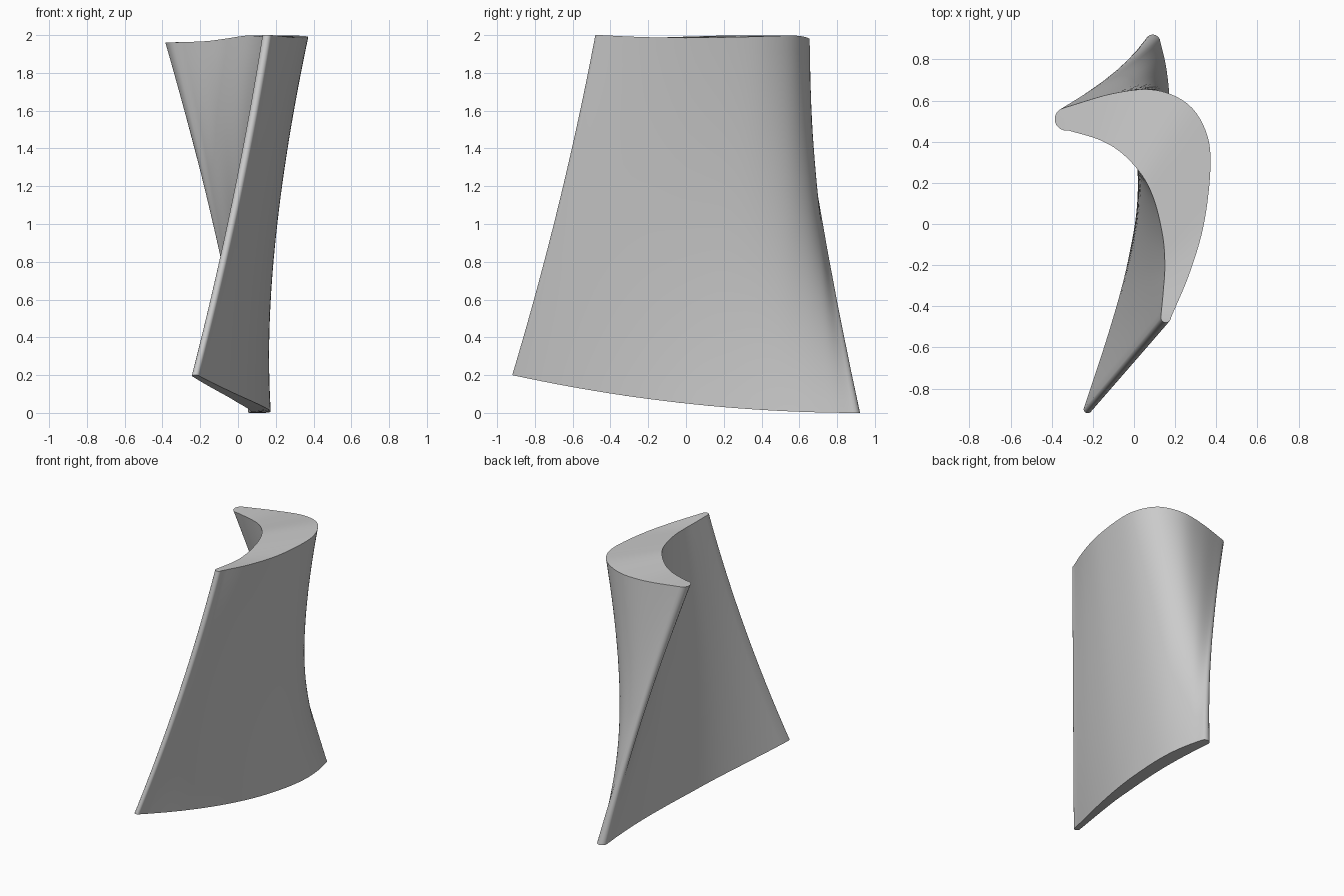
import bpy, bmesh, math
from mathutils import Vector

cube = bpy.data.objects.get("Cube")
if cube:
    bpy.data.objects.remove(cube, do_unlink=True)

STEPS, ARC, SPAN = 5, 8, 28

# Section outlines, from the back edge to the front edge
root_convex = [(.128, .885), (.155, .77), (.172, .62), (.17, .46), (.15, .28),
               (.11, .05), (.04, -.22), (-.07, -.55), (-.205, -.9)]
root_concave = [(.055, .885), (.066, .72), (.068, .54), (.058, .36), (.035, .17),
                (0, -.03), (-.05, -.27), (-.13, -.55), (-.245, -.9)]
tip_convex = [(-.34, .565), (-.1, .635), (.1, .652), (.26, .585), (.35, .45),
              (.372, .28), (.34, 0), (.27, -.24), (.18, -.455)]
tip_concave = [(-.32, .455), (-.17, .41), (-.06, .345), (.04, .235), (.1, .11),
               (.14, -.06), (.15, -.2), (.143, -.32), (.13, -.455)]
tip_height = [1.962, 1.968, 1.982, 1.997, 1.995, 1.99, 1.986, 1.99, 2]


def spline(points):
    """Smooth curve through the points."""
    p = [Vector(q) for q in points]
    p = [p[0] * 2 - p[1]] + p + [p[-1] * 2 - p[-2]]
    out = []
    for i in range(1, len(p) - 2):
        a, b, c, d = p[i - 1:i + 3]
        for k in range(STEPS):
            t = k / STEPS
            out.append(0.5 * (2 * b + (c - a) * t + (2 * a - 5 * b + 4 * c - d) * t * t
                              + (3 * b - a - 3 * c + d) * t ** 3))
    return out + [p[-2]]


def round_end(a, b):
    """Half circle joining the two sides of a section."""
    c, u = (a + b) / 2, (a - b) / 2
    w = Vector((u.y, -u.x, 0))
    angles = [math.pi * k / ARC for k in range(1, ARC)]
    return [c + u * math.cos(g) + w * math.sin(g) for g in angles]


def section(convex, concave, heights):
    a, b = [spline([(x, y, z) for (x, y), z in zip(side, heights)])
            for side in (convex, concave)]
    return a + round_end(a[-1], b[-1]) + b[::-1] + round_end(b[0], a[0])


root = section(root_convex, root_concave, [0] * 9)
for p in root:
    p.z = 0.2 * ((0.92 - p.y) / 1.84) ** 2
tip = section(tip_convex, tip_concave, tip_height)

# Chord position of every outline point
n = 8 * STEPS
chord = [i / n for i in range(n + 1)]
chord = chord + [1] * (ARC - 1) + chord[::-1] + [0] * (ARC - 1)

# Twisted skin between root and tip
bm = bmesh.new()
rings = []
for j in range(SPAN + 1):
    s = j / SPAN
    bow = 4 * s * (1 - s)
    ring = []
    for a, b, t in zip(root, tip, chord):
        shift = Vector((0.022 - 0.065 * math.sin(math.pi * t), 0.025 * t, 0))
        ring.append(bm.verts.new(a.lerp(b, s) + shift * bow))
    rings.append(ring)
count = len(root)
for low, high in zip(rings, rings[1:]):
    for i in range(count):
        k = (i + 1) % count
        bm.faces.new((low[i], low[k], high[k], high[i]))

# End caps, as strips across the section with rounded ends
last = 2 * n + ARC
for ring in (rings[0], rings[-1]):
    for i in range(n):
        bm.faces.new((ring[i], ring[i + 1], ring[last - i - 1], ring[last - i]))
    bm.faces.new(ring[n:n + ARC + 1])
    bm.faces.new(ring[last:] + [ring[0]])
bmesh.ops.recalc_face_normals(bm, faces=bm.faces)

mesh = bpy.data.meshes.new("turbine_blade")
bm.to_mesh(mesh)
bm.free()
blade = bpy.data.objects.new("turbine_blade", mesh)
bpy.context.collection.objects.link(blade)

# Plain grey metal
grey = bpy.data.materials.new("light_grey")
grey.use_nodes = True
colour = (0.6, 0.6, 0.6, 1)
grey.diffuse_color = colour
grey.node_tree.nodes["Principled BSDF"].inputs["Base Color"].default_value = colour
mesh.materials.append(grey)

bpy.ops.object.select_all(action='DESELECT')
blade.select_set(True)
bpy.context.view_layer.objects.active = blade
bpy.ops.object.shade_smooth_by_angle(angle=math.radians(40))
